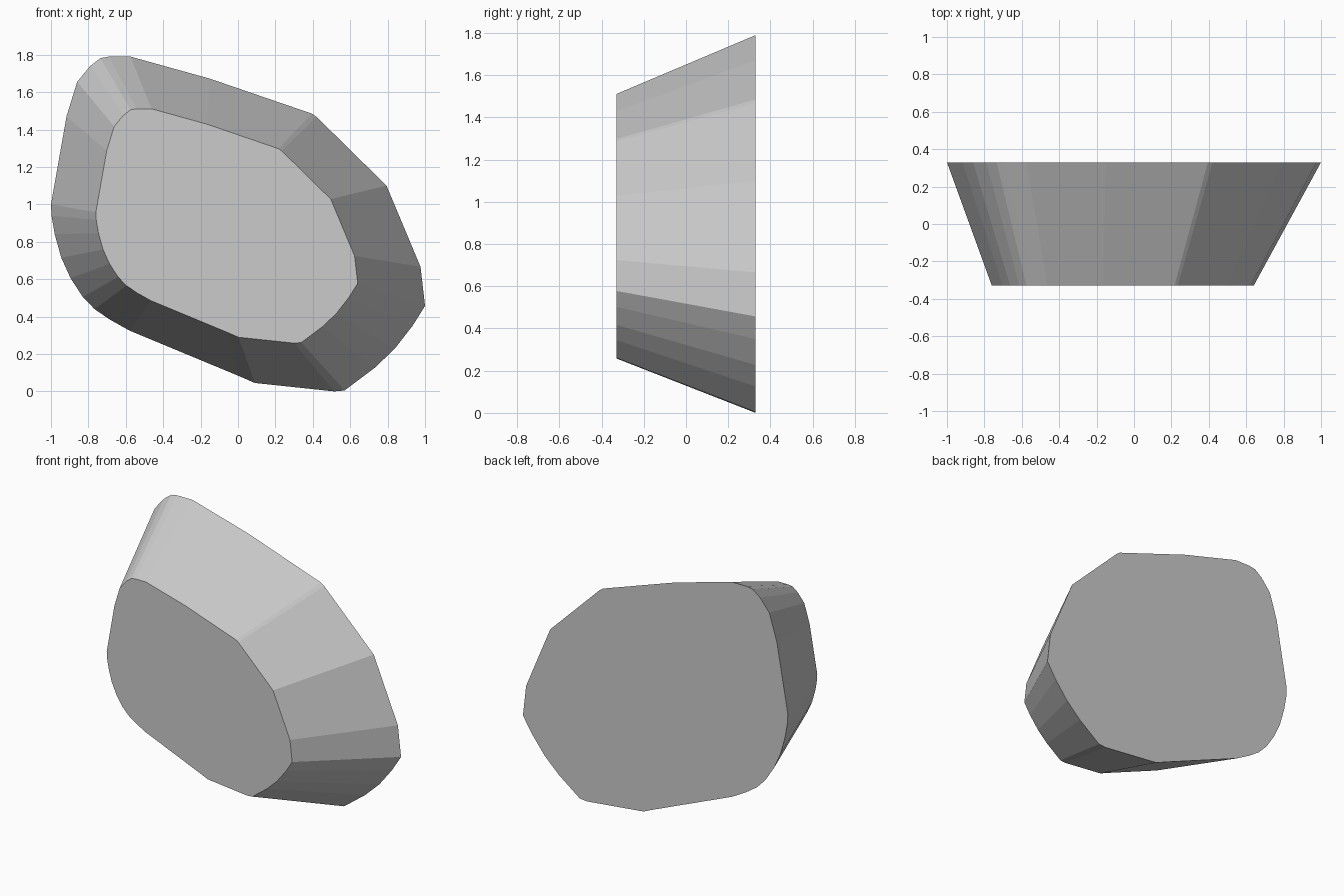
import bpy
import bmesh

if "Cube" in bpy.data.objects:
    bpy.data.objects.remove(bpy.data.objects["Cube"])

# Outline of the wide back face (x, z), clockwise from the top left
OUTLINE = [
    (-0.575, 1.79), (-0.15, 1.672), (0.395, 1.485), (0.42, 1.468),
    (0.794, 1.10), (0.976, 0.666), (1.0, 0.457), (0.933, 0.35),
    (0.837, 0.227), (0.73, 0.125), (0.57, 0.005), (0.515, 0.0),
    (0.09, 0.045), (0.01, 0.08), (-0.58, 0.325), (-0.687, 0.385),
    (-0.767, 0.44), (-0.83, 0.505), (-0.895, 0.605), (-0.945, 0.715),
    (-0.98, 0.84), (-0.997, 0.94), (-1.0, 1.0), (-0.917, 1.47),
    (-0.86, 1.655), (-0.79, 1.74), (-0.735, 1.782), (-0.69, 1.79),
]
HALF_DEPTH = 0.33
TAPER = 0.70            # front face size relative to the back
SHIFT = (-0.06, 0.258)  # front face offset in x and z

stone = bpy.data.materials.new("stone_grey")
stone.diffuse_color = (0.6, 0.6, 0.6, 1.0)
stone.use_nodes = True
stone.node_tree.nodes["Principled BSDF"].inputs["Base Color"].default_value = stone.diffuse_color

# Tapered stone block: two similar outlines joined by flat sides
bm = bmesh.new()
back = [bm.verts.new((x, HALF_DEPTH, z)) for x, z in OUTLINE]
front = [bm.verts.new((x * TAPER + SHIFT[0], -HALF_DEPTH, z * TAPER + SHIFT[1]))
         for x, z in OUTLINE]
bm.faces.new(back)
bm.faces.new(front)
for i in range(len(OUTLINE)):
    j = (i + 1) % len(OUTLINE)
    bm.faces.new((back[i], back[j], front[j], front[i]))
bmesh.ops.recalc_face_normals(bm, faces=bm.faces)

mesh = bpy.data.meshes.new("stone_block")
bm.to_mesh(mesh)
bm.free()
mesh.materials.append(stone)
block = bpy.data.objects.new("stone_block", mesh)
bpy.context.collection.objects.link(block)
